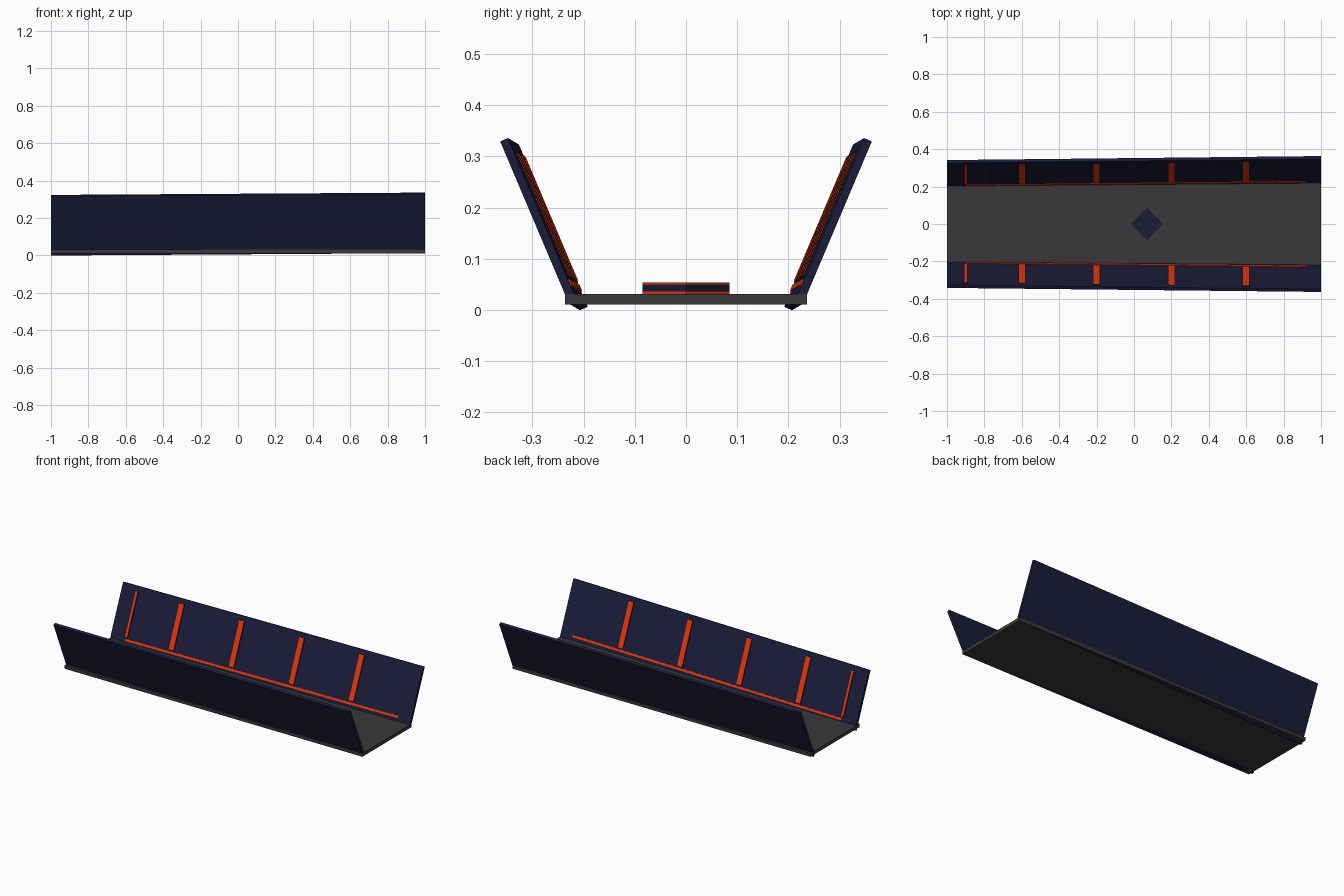
import bpy, bmesh, math
from mathutils import Vector

if "Cube" in bpy.data.objects:
    bpy.data.objects.remove(bpy.data.objects["Cube"])


def material(name, rgb):
    m = bpy.data.materials.new(name)
    m.diffuse_color = (*rgb, 1)
    m.use_nodes = True
    m.node_tree.nodes["Principled BSDF"].inputs["Base Color"].default_value = m.diffuse_color
    return m


NAVY = material("navy", (0.011, 0.012, 0.042))
BLACK = material("black", (0.005, 0.005, 0.012))
RED = material("red", (0.8, 0.04, 0.005))
GREY = material("dark_grey", (0.042, 0.038, 0.04))

BOX_FACES = [(0, 1, 3, 2), (4, 6, 7, 5), (0, 4, 5, 1),
             (2, 3, 7, 6), (0, 2, 6, 4), (1, 5, 7, 3)]


def box(name, xs, ys, zs, mat, place=Vector):
    """Box between the given limits; place() maps local coordinates to the world."""
    bm = bmesh.new()
    v = [bm.verts.new(place((x, y, z))) for x in xs for y in ys for z in zs]
    for f in BOX_FACES:
        bm.faces.new([v[i] for i in f])
    bmesh.ops.recalc_face_normals(bm, faces=bm.faces)
    mesh = bpy.data.meshes.new(name)
    bm.to_mesh(mesh)
    bm.free()
    mesh.materials.append(mat)
    ob = bpy.data.objects.new(name, mesh)
    bpy.context.collection.objects.link(ob)
    return ob


def wall_space(side):
    """Local (along, inward depth, up the wall) on a leaning, slightly flaring wall."""
    def place(p):
        x, d, u = p
        t = (x + 1) / 2
        y = 0.192 + 0.0215 * t + 0.39 * u - 0.92 * d
        z = 0.006 + 0.0125 * t + 0.92 * u + 0.39 * d
        return Vector((x, side * y, z))
    return place


# Floor slab
box("floor", (-1, 1), (-0.236, 0.236), (0.011, 0.031), GREY)

# Side walls with raised trim on the inner faces
for label, side in (("left", 1), ("right", -1)):
    place = wall_space(side)
    box(label + "_wall", (-1, 1), (-0.0165, 0), (0, 0.345), NAVY, place)
    box(label + "_long_strip", (-0.9, 0.92), (-0.002, 0.003), (0.032, 0.045), RED, place)
    for i, x in enumerate((-0.9, -0.6, -0.2, 0.2, 0.6)):
        w = 0.007 if i == 0 else 0.016
        name = f"{label}_rib_{i + 1}"
        box(name + "_base", (x - w - 0.004, x + w + 0.004), (-0.002, 0.002), (0.05, 0.32), BLACK, place)
        box(name, (x - w, x + w), (0, 0.0035), (0.054, 0.316), RED, place)

# Diamond pad on the floor, with thin red edge bands
h = 0.0849 / math.sqrt(2)
for name, s, z0, z1, mat in (("pad_lower_band", h, 0.031, 0.036, RED),
                             ("pad_body", h, 0.036, 0.050, NAVY),
                             ("pad_upper_band", h, 0.050, 0.053, RED),
                             ("pad_cap", h, 0.053, 0.054, NAVY)):
    ob = box(name, (-s, s), (-s, s), (z0, z1), mat)
    ob.location.x = 0.07
    ob.rotation_euler.z = math.radians(45)
